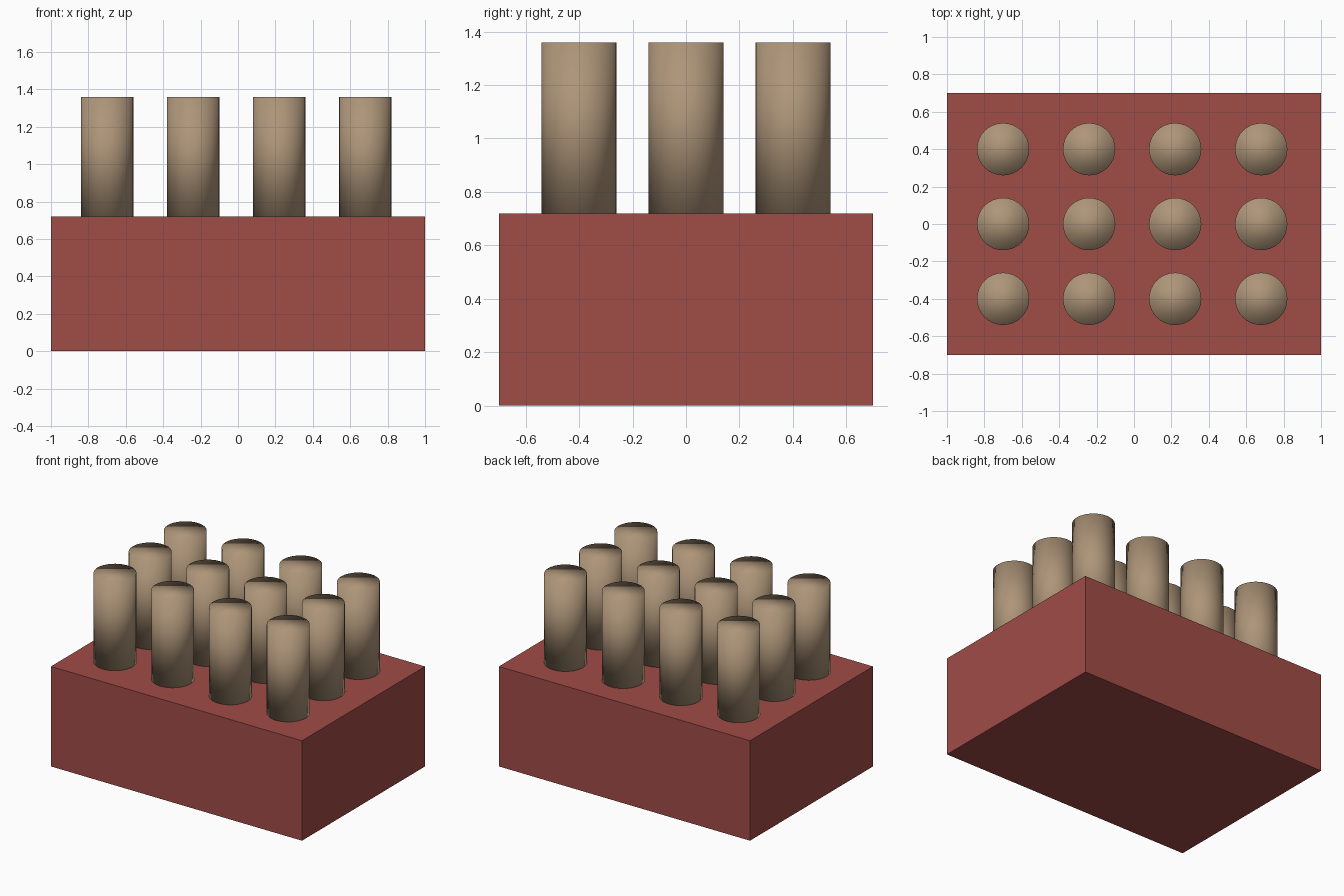
import bpy

if "Cube" in bpy.data.objects:
    bpy.data.objects.remove(bpy.data.objects["Cube"])


def material(name, rgb):
    mat = bpy.data.materials.new(name)
    mat.diffuse_color = (*rgb, 1.0)
    mat.use_nodes = True
    mat.node_tree.nodes["Principled BSDF"].inputs["Base Color"].default_value = mat.diffuse_color
    return mat


red = material("red_block", (0.35, 0.072, 0.062))
tan = material("tan_peg", (0.42, 0.30, 0.19))

# Base block
bpy.ops.mesh.primitive_cube_add(size=1, location=(0, 0, 0.36))
base = bpy.context.object
base.name = "base_block"
base.scale = (2.0, 1.4, 0.72)
bpy.ops.object.transform_apply(location=False, rotation=False, scale=True)
base.data.materials.append(red)

# Grid of round pegs, 4 x 3, smooth shaded right over the caps
PEG_RADIUS, PEG_BOTTOM, PEG_TOP = 0.14, 0.72, 1.36
for row in range(3):
    for col in range(4):
        x = -0.70 + 0.46 * col
        y = -0.40 + 0.40 * row
        bpy.ops.mesh.primitive_cylinder_add(
            vertices=32, radius=PEG_RADIUS, depth=PEG_TOP - PEG_BOTTOM,
            location=(x, y, (PEG_TOP + PEG_BOTTOM) / 2))
        peg = bpy.context.object
        peg.name = f"peg_{row + 1}_{col + 1}"
        peg.data.materials.append(tan)
        bpy.ops.object.shade_smooth()
